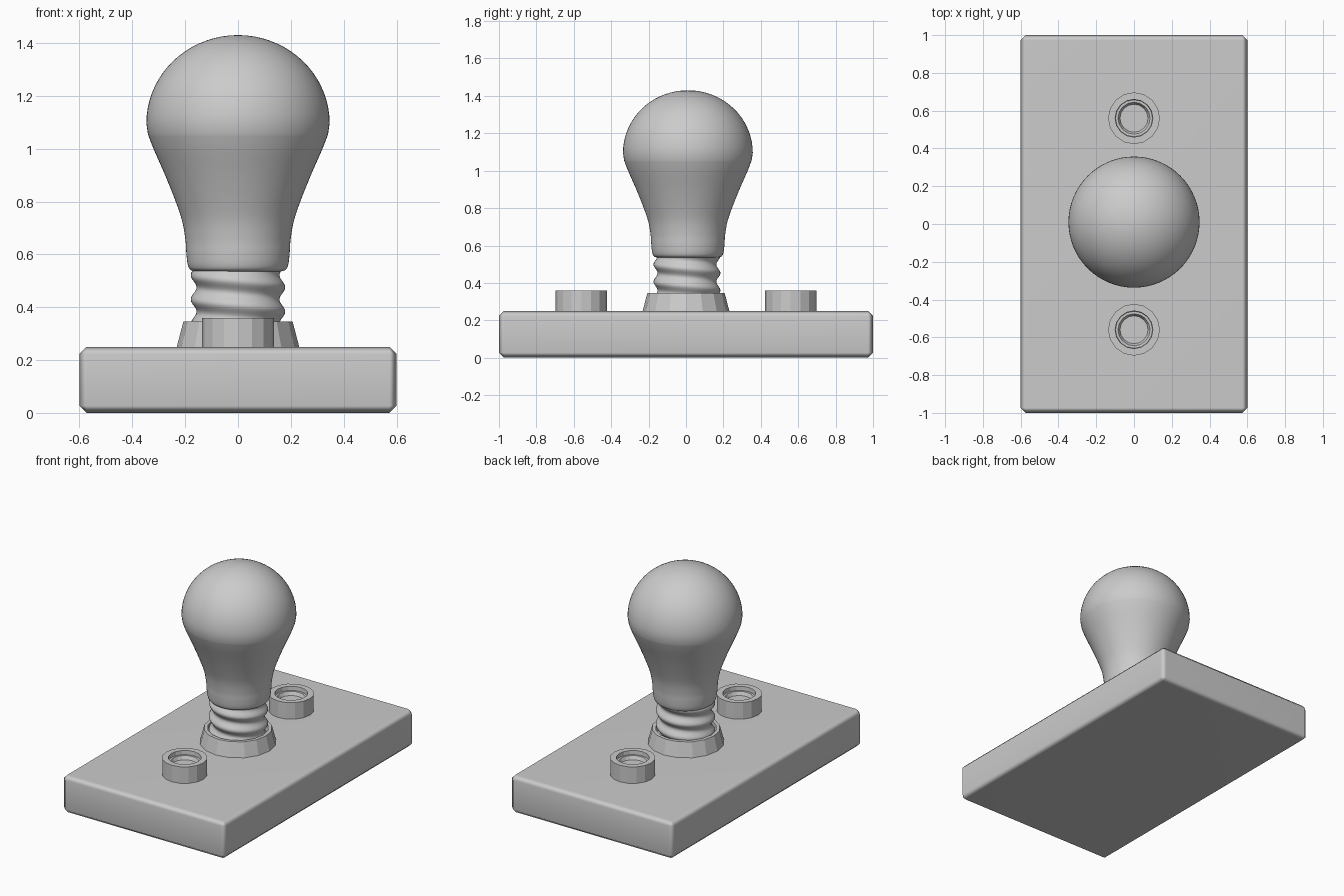
import bpy, bmesh, math

if "Cube" in bpy.data.objects:
    bpy.data.objects.remove(bpy.data.objects["Cube"])


def make_object(name, bm, angle):
    bmesh.ops.recalc_face_normals(bm, faces=bm.faces[:])
    mesh = bpy.data.meshes.new(name)
    bm.to_mesh(mesh)
    bm.free()
    ob = bpy.data.objects.new(name, mesh)
    bpy.context.collection.objects.link(ob)
    bpy.ops.object.select_all(action='DESELECT')
    ob.select_set(True)
    bpy.context.view_layer.objects.active = ob
    bpy.ops.object.shade_smooth_by_angle(angle=math.radians(angle))
    return ob


def lathe(name, profile, sides, angle, y=0.0, offset=0.0, ripple=None):
    """Revolve (r, z) points, closing both ends; ripple adds to the radius."""
    bm = bmesh.new()
    rings = []
    for r, z in profile:
        ring = []
        for i in range(sides):
            a = 2 * math.pi * (i + offset) / sides
            rr = r + (ripple(a, z) if ripple else 0)
            ring.append(bm.verts.new((rr * math.cos(a), y + rr * math.sin(a), z)))
        rings.append(ring)
    for lo, hi in zip(rings, rings[1:]):
        for i in range(sides):
            j = (i + 1) % sides
            bm.faces.new((lo[i], lo[j], hi[j], hi[i]))
    bm.faces.new(rings[0])
    bm.faces.new(rings[-1])
    return make_object(name, bm, angle)


# Base block with softened edges
bm = bmesh.new()
bmesh.ops.create_cube(bm, size=1)
for v in bm.verts:
    v.co = (v.co.x * 1.2, v.co.y * 2.0, (v.co.z + 0.5) * 0.25)
bmesh.ops.bevel(bm, geom=bm.edges[:], offset=0.027, segments=1,
                profile=0.5, affect='EDGES')
base = make_object("base", bm, 50)
base.modifiers.new("weighted", 'WEIGHTED_NORMAL').keep_sharp = True

# Tapered lamp socket with a recessed top
lathe("socket", [(0.233, 0.245), (0.207, 0.345), (0.185, 0.345),
                 (0.18, 0.30)], 16, 20, y=0.0)

# Two stepped screw terminals
for label, y in (("front", -0.56), ("back", 0.56)):
    lathe(label + "_terminal",
          [(0.137, 0.245), (0.137, 0.36), (0.10, 0.36), (0.098, 0.333),
           (0.085, 0.333), (0.074, 0.31)], 16, 20, y=y)

# Threaded bulb cap: radius follows a helix
PITCH = 0.092


def thread(a, z):
    return 0.011 * math.cos(2 * math.pi * (z - 0.487) / PITCH + a + math.pi / 4)


lathe("bulb_thread", [(0.168, 0.29 + 0.26 * i / 40) for i in range(41)],
      48, 60, y=0.005, ripple=thread)

# Glass bulb: smoothed neck profile topped by part of a sphere
pts = [(0.165, 0.536), (0.182, 0.543), (0.191, 0.565), (0.196, 0.61),
       (0.199, 0.655), (0.211, 0.725), (0.236, 0.80), (0.276, 0.90),
       (0.32, 1.0), (0.341, 1.055)]
neck = []
for i in range(len(pts) - 1):
    p0, p1, p2, p3 = (pts[max(0, min(len(pts) - 1, i + k))] for k in (-1, 0, 1, 2))
    for s in range(4):
        t = s / 4
        neck.append(tuple(
            0.5 * (2 * b + (c - a) * t + (2 * a - 5 * b + 4 * c - d) * t * t
                   + (3 * b - a - 3 * c + d) * t ** 3)
            for a, b, c, d in zip(p0, p1, p2, p3)))
neck.append(pts[-1])
dome = [(0.347 * math.cos(a), 1.096 + 0.334 * math.sin(a))
        for a in (math.radians(d) for d in list(range(0, 90, 5)) + [89])]
lathe("bulb_glass", neck + dome, 64, 50, y=0.01)
